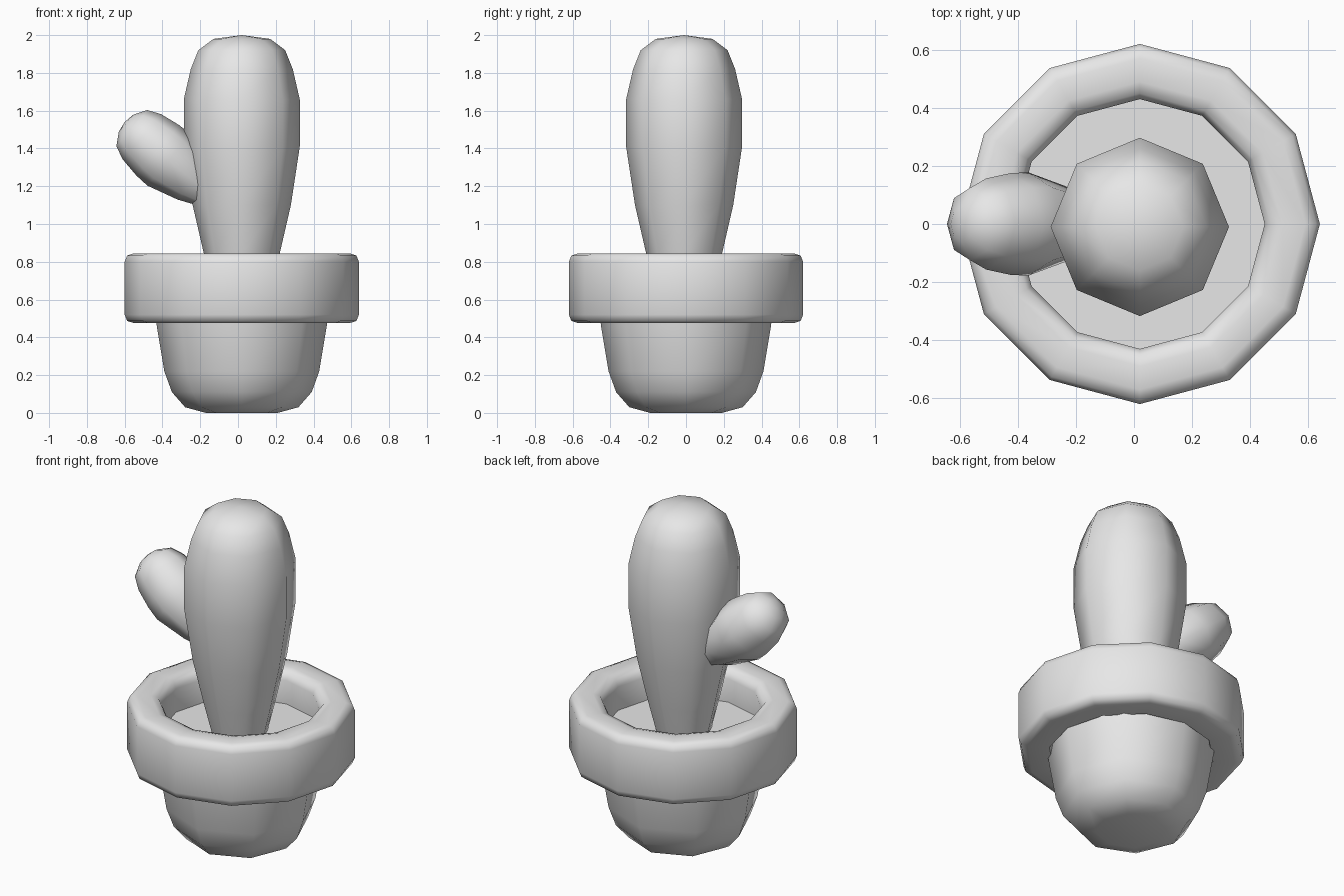
import bpy, bmesh, math
from mathutils import Matrix, Vector

old = bpy.data.objects.get("Cube")
if old:
    bpy.data.objects.remove(old, do_unlink=True)

# One plain grey for the whole model
grey = bpy.data.materials.new("plain grey")
grey.use_nodes = True
colour = (0.8, 0.8, 0.8, 1)
grey.diffuse_color = colour
grey.node_tree.nodes["Principled BSDF"].inputs["Base Color"].default_value = colour


def lathe(name, profile, sides, location, axis=(0, 0, 1), closed=False):
    """Turn a (radius, height) profile around an axis; radius 0 is a pole."""
    bm = bmesh.new()
    rings = []
    for r, z in profile:
        if r == 0:
            rings.append([bm.verts.new((0, 0, z))] * sides)
        else:
            rings.append([bm.verts.new((r * math.cos(math.tau * i / sides),
                                        r * math.sin(math.tau * i / sides), z))
                          for i in range(sides)])
    pairs = list(zip(rings, rings[1:]))
    if closed:
        pairs.append((rings[-1], rings[0]))
    for low, high in pairs:
        for i in range(sides):
            j = (i + 1) % sides
            corners = [low[i], low[j], high[j], high[i]]
            bm.faces.new(list(dict.fromkeys(corners)))
    bmesh.ops.recalc_face_normals(bm, faces=bm.faces)
    # Tilt about y so that the arm stays symmetric front to back
    tilt = math.atan2(axis[0], axis[2])
    bm.transform(Matrix.Translation(Vector(location)) @ Matrix.Rotation(tilt, 4, 'Y'))
    mesh = bpy.data.meshes.new(name)
    bm.to_mesh(mesh)
    bm.free()
    mesh.materials.append(grey)
    obj = bpy.data.objects.new(name, mesh)
    bpy.context.collection.objects.link(obj)
    bpy.ops.object.select_all(action='DESELECT')
    obj.select_set(True)
    bpy.context.view_layer.objects.active = obj
    bpy.ops.object.shade_smooth_by_angle(angle=math.radians(62))
    return obj


# Rounded pot bowl, closed on top by the soil level
lathe("pot_body", [(0, 0), (0.19, 0), (0.3, 0.03), (0.37, 0.11), (0.41, 0.22),
                   (0.45, 0.46), (0.47, 0.65), (0, 0.65)], 8, (0.02, 0, 0))

# Thick rim with rounded edges
lathe("pot_rim", [(0.62, 0.52), (0.62, 0.8), (0.607, 0.833), (0.57, 0.845),
                  (0.49, 0.845), (0.45, 0.833), (0.43, 0.79), (0.43, 0.52),
                  (0.45, 0.475), (0.57, 0.475), (0.607, 0.487)],
      12, (0.02, 0, 0), closed=True)

# Tall trunk, widest above the middle
lathe("cactus_trunk", [(0, 0.6), (0.14, 0.6), (0.2, 0.84), (0.26, 1.1),
                       (0.307, 1.41), (0.307, 1.66), (0.27, 1.82),
                       (0.23, 1.92), (0.15, 1.98), (0, 2)], 8, (0.02, -0.01, 0))

# Single side arm growing up and out of the trunk
lathe("cactus_arm", [(0, -0.7), (0.05, -0.7), (0.085, -0.58), (0.13, -0.48),
                     (0.178, -0.31), (0.175, -0.23), (0.157, -0.12),
                     (0.126, -0.05), (0.06, -0.01), (0, 0)],
      8, (-0.6, 0, 1.54), axis=(-0.76, 0, 0.65))
